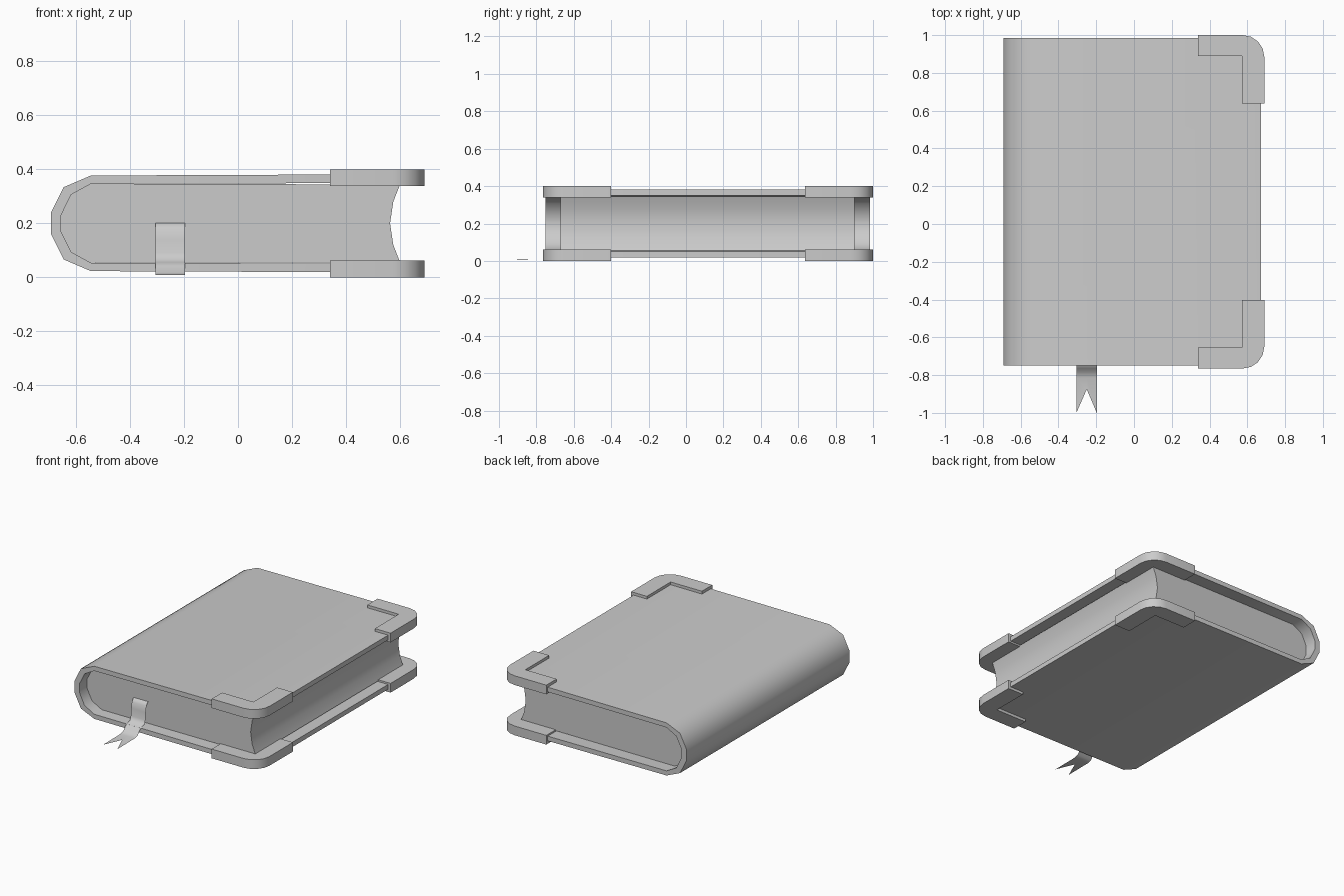
import bpy, bmesh, math

if "Cube" in bpy.data.objects:
    bpy.data.objects.remove(bpy.data.objects["Cube"])

MID_Z, MID_Y = 0.2, 0.1175   # symmetry planes of the book


def finish(name, bm, angle=None):
    bmesh.ops.recalc_face_normals(bm, faces=bm.faces)
    me = bpy.data.meshes.new(name)
    bm.to_mesh(me)
    bm.free()
    ob = bpy.data.objects.new(name, me)
    bpy.context.collection.objects.link(ob)
    if angle:
        bpy.ops.object.select_all(action='DESELECT')
        ob.select_set(True)
        bpy.context.view_layer.objects.active = ob
        bpy.ops.object.shade_smooth_by_angle(angle=math.radians(angle))
    return ob


def prism(points, direction):
    bm = bmesh.new()
    face = bm.faces.new([bm.verts.new(p) for p in points])
    ext = bmesh.ops.extrude_face_region(bm, geom=[face])
    bmesh.ops.translate(bm, vec=direction,
                        verts=[v for v in ext['geom'] if isinstance(v, bmesh.types.BMVert)])
    return bm


def mirrored(half):
    """Complete an upper-half profile (x, z) with its reflection below."""
    return half + [(x, 2 * MID_Z - z) for x, z in reversed(half)]


# Cover: wrapped profile extruded along y, fore-edge corners rounded
outer = mirrored([(0.672, 0.382), (-0.545, 0.377), (-0.645, 0.334), (-0.692, 0.24)])
inner = mirrored([(0.672, 0.35), (-0.545, 0.346), (-0.618, 0.306), (-0.655, 0.23)])
bm = prism([(x, -0.75, z) for x, z in outer + inner[::-1]], (0, 1.735, 0))
corner_edges = [e for e in bm.edges
                if all(v.co.x > 0.6 for v in e.verts)
                and abs(e.verts[0].co.z - e.verts[1].co.z) > 0.01
                and abs(e.verts[0].co.y - e.verts[1].co.y) < 0.01]
bmesh.ops.bevel(bm, geom=corner_edges, offset=0.1, segments=4, profile=0.5, affect='EDGES')
finish("cover", bm, 50)

# Page block with a hollow fore-edge
fore = [(0.6, 0.056), (0.575, 0.12), (0.563, 0.2), (0.575, 0.28), (0.6, 0.344)]
pages = inner[1:-1] + fore
pages = [(x, z) for x, z in pages]
bm = prism([(x, -0.67, z) for x, z in pages], (0, 1.57, 0))
finish("pages", bm, 30)

# Corner guards: L-shaped plates with a rounded outer corner
R = 0.115
arc = [(0.69 - R + R * math.cos(a), 1.0 - R + R * math.sin(a))
       for a in (math.pi / 2 * i / 4 for i in range(5))]
guard = [(0.34, 0.89), (0.573, 0.89), (0.573, 0.637), (0.69, 0.637)] + arc + [(0.34, 1.0)]
for level, z in (("lower", 0.0), ("upper", 0.338)):
    for end, flip in (("front", True), ("back", False)):
        pts = [(x, 2 * MID_Y - y if flip else y, z) for x, y in guard]
        finish(f"{level}_{end}_corner_guard", prism(pts, (0, 0, 0.062)), 40)

# Ribbon bookmark: path (y, z) swept across x, ending in a swallowtail
path = [(-0.66, 0.203), (-0.68, 0.198), (-0.693, 0.18), (-0.7, 0.14), (-0.704, 0.09),
        (-0.715, 0.064), (-0.745, 0.056), (-0.765, 0.042), (-0.785, 0.018),
        (-0.815, 0.01), (-1.0, 0.008)]
bm = bmesh.new()
rows = []
for i, (y, z) in enumerate(path):
    notch = 0.125 if i == len(path) - 1 else 0.0
    rows.append([bm.verts.new((x, y + n, z))
                 for x, n in ((-0.305, 0), (-0.25, notch), (-0.197, 0))])
for a, b in zip(rows, rows[1:]):
    for j in range(2):
        bm.faces.new((a[j], b[j], b[j + 1], a[j + 1]))
finish("ribbon_bookmark", bm, 60)
